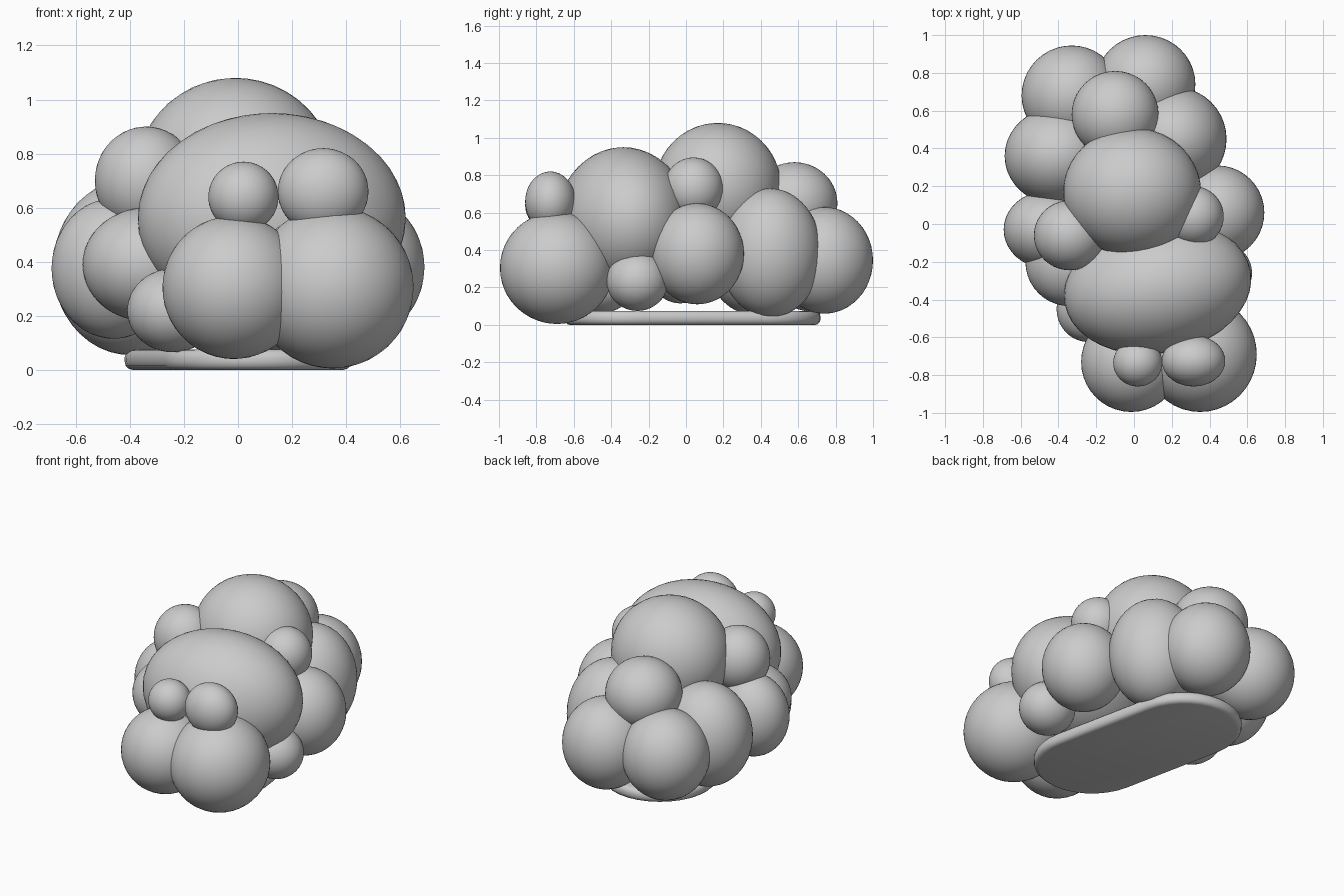
import bpy, bmesh, math
from mathutils import Matrix

if "Cube" in bpy.data.objects:
    bpy.data.objects.remove(bpy.data.objects["Cube"])

grey = bpy.data.materials.new("cloud_grey")
grey.diffuse_color = (0.6, 0.6, 0.6, 1)
grey.use_nodes = True
grey.node_tree.nodes["Principled BSDF"].inputs["Base Color"].default_value = grey.diffuse_color


def finish(bm, name):
    mesh = bpy.data.meshes.new(name)
    bm.to_mesh(mesh)
    bm.free()
    mesh.materials.append(grey)
    for p in mesh.polygons:
        p.use_smooth = True
    obj = bpy.data.objects.new(name, mesh)
    bpy.context.collection.objects.link(obj)
    return obj


def puff(name, centre, radii, turn=0):
    bm = bmesh.new()
    bmesh.ops.create_icosphere(bm, subdivisions=4, radius=1)
    m = (Matrix.Translation(centre) @ Matrix.Rotation(math.radians(turn), 4, 'Z')
         @ Matrix.Diagonal((*radii, 1)))
    bm.transform(m)
    return finish(bm, name)


# Front puffs
puff("front_right_puff", (0.35, -0.69, 0.305), (0.30, 0.305, 0.30))
puff("front_left_puff", (-0.015, -0.73, 0.305), (0.265, 0.265, 0.265))
puff("front_left_bump", (0.02, -0.735, 0.64), (0.13, 0.125, 0.13))
puff("front_right_bump", (0.315, -0.725, 0.66), (0.168, 0.135, 0.16))

# Large body puffs
puff("wide_body_puff", (0.125, -0.335, 0.56), (0.50, 0.35, 0.39), 10)
puff("top_puff", (-0.01, 0.17, 0.73), (0.365, 0.34, 0.35))

# Left side puffs
puff("left_upper_puff", (-0.34, -0.06, 0.70), (0.19, 0.185, 0.20))
puff("left_mid_puff", (-0.46, -0.03, 0.375), (0.23, 0.205, 0.26))
puff("left_back_puff", (-0.40, 0.36, 0.38), (0.285, 0.26, 0.325))
puff("left_front_puff", (-0.34, -0.20, 0.39), (0.235, 0.235, 0.21))
puff("left_low_bump", (-0.24, -0.45, 0.22), (0.17, 0.175, 0.155))

# Right side puffs
puff("right_upper_puff", (0.315, 0.04, 0.73), (0.16, 0.16, 0.165))
puff("right_mid_puff", (0.44, 0.06, 0.38), (0.25, 0.25, 0.27))
puff("right_back_puff", (0.215, 0.45, 0.385), (0.275, 0.275, 0.345))
puff("right_low_bump", (0.455, -0.26, 0.235), (0.17, 0.165, 0.16))

# Back puffs
puff("back_right_puff", (0.06, 0.74, 0.345), (0.265, 0.26, 0.285))
puff("back_left_puff", (-0.33, 0.68, 0.35), (0.265, 0.265, 0.28))
puff("back_upper_puff", (-0.10, 0.58, 0.65), (0.23, 0.23, 0.22))

# Flat rounded base, leaning slightly across the length
bm = bmesh.new()
r, h, n = 0.348, 0.344, 16
outline = []
for side in (1, -1):
    for i in range(n + 1):
        a = math.pi * i / n
        outline.append(bm.verts.new((side * r * math.cos(a),
                                     side * (h + r * math.sin(a)), 0)))
face = bm.faces.new(outline)
ext = bmesh.ops.extrude_face_region(bm, geom=[face])
bmesh.ops.translate(bm, vec=(0, 0, 0.075),
                    verts=[v for v in ext["geom"] if isinstance(v, bmesh.types.BMVert)])
bmesh.ops.recalc_face_normals(bm, faces=bm.faces)
rims = [e for e in bm.edges if abs(e.verts[0].co.z - e.verts[1].co.z) < 1e-4]
bmesh.ops.bevel(bm, geom=rims, offset=0.03, segments=3, profile=0.5, affect='EDGES')
bm.transform(Matrix.Translation((0, 0.035, 0)) @ Matrix.Rotation(math.radians(12), 4, 'Z'))
base = finish(bm, "flat_base")
bpy.context.view_layer.objects.active = base
base.select_set(True)
bpy.ops.object.shade_smooth_by_angle(angle=math.radians(35))
